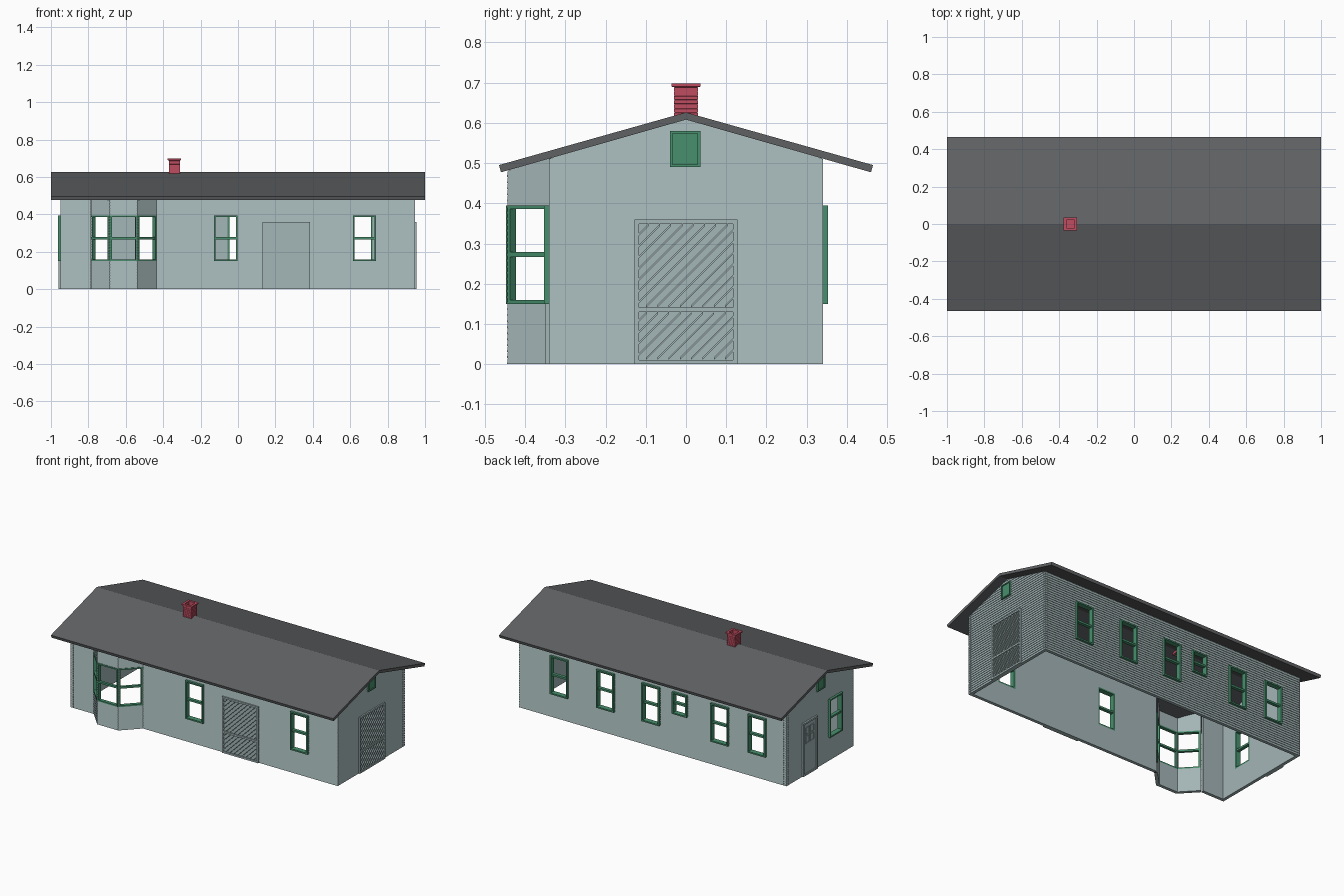
import bpy, bmesh, math
from mathutils import Vector

if "Cube" in bpy.data.objects:
    bpy.data.objects.remove(bpy.data.objects["Cube"])

PITCH, TOOTH, THICK = 0.015, 0.0028, 0.02
RIDGE, SLOPE = 0.611, 0.283          # roof underside


def material(name, rgb):
    m = bpy.data.materials.new(name)
    m.diffuse_color = (*rgb, 1)
    m.use_nodes = True
    m.node_tree.nodes["Principled BSDF"].inputs["Base Color"].default_value = m.diffuse_color
    return m


SIDING = material("siding_paint", (0.37, 0.465, 0.47))
GREEN = material("trim_green", (0.065, 0.28, 0.155))
ROOF = material("roof_grey", (0.118, 0.121, 0.126))
BRICK = material("brick_red", (0.52, 0.076, 0.12))


def finish(bm, name, mat, fix=True):
    if fix:
        bmesh.ops.recalc_face_normals(bm, faces=bm.faces)
    me = bpy.data.meshes.new(name)
    bm.to_mesh(me)
    bm.free()
    me.materials.append(mat)
    ob = bpy.data.objects.new(name, me)
    bpy.context.collection.objects.link(ob)
    return ob


class Wall:
    """Local frame: s along the wall, n outward, z up."""
    def __init__(self, a, b):
        self.a, self.d = Vector(a), Vector(b) - Vector(a)
        self.len = self.d.length
        self.u = self.d / self.len
        self.n = Vector((self.u.y, -self.u.x))

    def at(self, s, n, z):
        p = self.a + self.u * s + self.n * n
        return (p.x, p.y, z)

    def span(self, c0, c1):
        """World coordinates along the wall axis to local s."""
        i = 0 if abs(self.u.x) > 0.9 else 1
        return sorted((c - self.a[i]) * self.u[i] for c in (c0, c1))

    def clip(self, s, z):
        """Keep s below the roof slope at height z."""
        if abs(self.u.y) < 1e-6:
            return s
        half = max(0, (RIDGE - z) / SLOPE)
        lo, hi = sorted(((-half - self.a.y) / self.u.y, (half - self.a.y) / self.u.y))
        return min(max(s, lo), hi)


def prism(bm, w, pts, n0, n1):
    lo = [bm.verts.new(w.at(s, n0, z)) for s, z in pts]
    hi = [bm.verts.new(w.at(s, n1, z)) for s, z in pts]
    k = len(pts)
    bm.faces.new(lo[::-1])
    bm.faces.new(hi)
    for i in range(k):
        bm.faces.new((lo[i], lo[(i + 1) % k], hi[(i + 1) % k], hi[i]))


def box(bm, w, s0, s1, z0, z1, n0, n1):
    prism(bm, w, [(s0, z0), (s1, z0), (s1, z1), (s0, z1)], n0, n1)


def frame(bm, w, s0, s1, z0, z1, n0, n1, b):
    box(bm, w, s0, s0 + b, z0, z1, n0, n1)
    box(bm, w, s1 - b, s1, z0, z1, n0, n1)
    box(bm, w, s0 + b, s1 - b, z0, z0 + b, n0, n1)
    box(bm, w, s0 + b, s1 - b, z1 - b, z1, n0, n1)


def clapboard(name, w, holes):
    """Saw-tooth siding outside, flat sheet inside, with openings left out."""
    bm = bmesh.new()
    near = min(abs(w.a.y), abs((w.a + w.d).y))
    top = RIDGE if w.a.y * (w.a + w.d).y < 0 else RIDGE - SLOPE * near
    levels = {round(i * PITCH, 5) for i in range(60) if i * PITCH < top} | {top}
    for h in holes:
        levels |= {round(h[2], 5), round(h[3], 5)}
    levels = sorted(levels)

    def quad(*pts):
        bm.faces.new([bm.verts.new(w.at(*p)) for p in pts])

    for z0, z1 in zip(levels, levels[1:]):
        row = math.floor(z0 / PITCH + 1e-4) * PITCH
        n0, n1 = (-TOOTH * (z - row) / PITCH for z in (z0, z1))
        mid, start, runs = (z0 + z1) / 2, 0, []
        for h in sorted(holes):
            if h[2] < mid < h[3]:
                runs.append((start, h[0]))
                start = h[1]
        runs.append((start, w.len))
        for a, b in runs:
            a0, b0, a1, b1 = w.clip(a, z0), w.clip(b, z0), w.clip(a, z1), w.clip(b, z1)
            if b0 - a0 < 1e-5:
                continue
            quad((a0, n0, z0), (b0, n0, z0), (b1, n1, z1), (a1, n1, z1))
            quad((b0, -THICK, z0), (a0, -THICK, z0), (a1, -THICK, z1), (b1, -THICK, z1))
            if abs(z0 - row) < 1e-4:
                back = -TOOTH if z0 > 0 else -THICK
                quad((a0, back, z0), (b0, back, z0), (b0, n0, z0), (a0, n0, z0))
    finish(bm, name, SIDING, False)


def window(name, w, h, out=0.013):
    bm = bmesh.new()
    s0, s1, z0, z1 = h
    frame(bm, w, s0, s1, z0, z1, -THICK, out, 0.009)
    m = (z0 + z1) / 2
    box(bm, w, s0 + 0.009, s1 - 0.009, m - 0.006, m + 0.006, -THICK * 0.8, out * 0.4)
    finish(bm, name, GREEN)


def hatched_door(name, w, c0, c1):
    s0, s1 = w.span(c0, c1)
    bm = bmesh.new()
    frame(bm, w, s0, s1, 0, 0.36, -0.004, 0.009, 0.011)
    s0, s1 = s0 + 0.011, s1 - 0.011
    box(bm, w, s0, s1, 0.01, 0.35, -0.004, 0.0015)
    box(bm, w, s0, s1, 0.13, 0.141, 0.001, 0.009)
    # diagonal boards
    for z0, z1 in ((0.011, 0.13), (0.141, 0.349)):
        c = z0 - s1 + 0.02
        while c < z1 - s0 - 0.01:
            a, b = max(s0, z0 - c), min(s1, z1 - c - 0.006)
            if b > a:
                prism(bm, w, [(a, a + c), (b, b + c), (b, b + c + 0.006), (a, a + c + 0.006)], 0.001, 0.0085)
            c += 0.028
    finish(bm, name, SIDING)


def vent(name, w):
    s0, s1 = w.span(-0.04, 0.036)
    bm = bmesh.new()
    frame(bm, w, s0, s1, 0.49, 0.58, -0.004, 0.009, 0.007)
    box(bm, w, s0 + 0.007, s1 - 0.007, 0.497, 0.573, -0.004, 0.004)
    finish(bm, name, GREEN)


# walls, counter-clockwise from the front left corner, with the bay
corners = [(-0.95, -0.34), (-0.785, -0.34), (-0.687, -0.445), (-0.537, -0.445),
           (-0.435, -0.34), (0.945, -0.34), (0.945, 0.34), (-0.95, 0.34)]
names = ["front_wall_left", "bay_left", "bay_centre", "bay_right",
         "front_wall", "right_gable", "back_wall", "left_gable"]
openings = {
    "front_wall": [(-0.128, -0.003), (0.614, 0.739)],
    "back_wall": [(0.595, 0.72), (0.267, 0.392), (-0.055, 0.07), (-0.25, -0.146),
                  (-0.543, -0.418), (-0.807, -0.682)],
    "left_gable": [(-0.215, -0.085)],
}
walls = {}
for i, name in enumerate(names):
    w = walls[name] = Wall(corners[i], corners[(i + 1) % len(corners)])
    holes = [(*w.span(a, b), 0.255 if b - a < 0.11 else 0.15, 0.395)
             for a, b in openings.get(name, [])]
    if name.startswith("bay"):
        holes = [(0.003, w.len - 0.003, 0.15, 0.395)]
    clapboard(name, w, holes)
    for k, h in enumerate(holes):
        window(f"{name}_window_{k + 1}", w, h, 0.002 if name.startswith("bay") else 0.013)

# doors and vents
hatched_door("front_door", walls["front_wall"], 0.13, 0.385)
hatched_door("right_door", walls["right_gable"], -0.128, 0.128)
vent("right_vent", walls["right_gable"])
vent("left_vent", walls["left_gable"])

w = walls["left_gable"]
s0, s1 = w.span(0.035, 0.18)
bm = bmesh.new()
frame(bm, w, s0, s1, 0, 0.34, -0.004, 0.009, 0.011)
box(bm, w, s0 + 0.011, s1 - 0.011, 0.01, 0.33, -0.004, 0.003)
mid = (s0 + s1) / 2
for a in (mid - 0.042, mid + 0.004):
    for z in (0.2, 0.255):
        frame(bm, w, a, a + 0.038, z, z + 0.048, 0.002, 0.006, 0.005)
finish(bm, "left_door", SIDING)

# roof
bm = bmesh.new()
prism(bm, Wall((1, 0), (1, 1)), [(-0.465, 0.495), (-0.46, 0.477), (0, 0.608), (0.46, 0.477),
                                 (0.465, 0.495), (0, 0.626)], -2, 0)
finish(bm, "roof", ROOF)

# chimney: square rings with mortar grooves, cap and open flue
bm = bmesh.new()
profile = [(0.029, 0.59)]
for i in range(9):
    z = 0.596 + i * 0.0103
    profile += [(0.030, z), (0.030, z + 0.008), (0.029, z + 0.0085), (0.029, z + 0.0098)]
profile += [(0.036, 0.69), (0.036, 0.698), (0.022, 0.698), (0.022, 0.63)]
prev = None
for r, z in profile:
    ring = [bm.verts.new((-0.34 + x * r, y * r, z)) for x, y in ((-1, -1), (1, -1), (1, 1), (-1, 1))]
    if prev:
        for j in range(4):
            bm.faces.new((prev[j], prev[(j + 1) % 4], ring[(j + 1) % 4], ring[j]))
    prev = ring
bm.faces.new(prev)
finish(bm, "chimney", BRICK)
